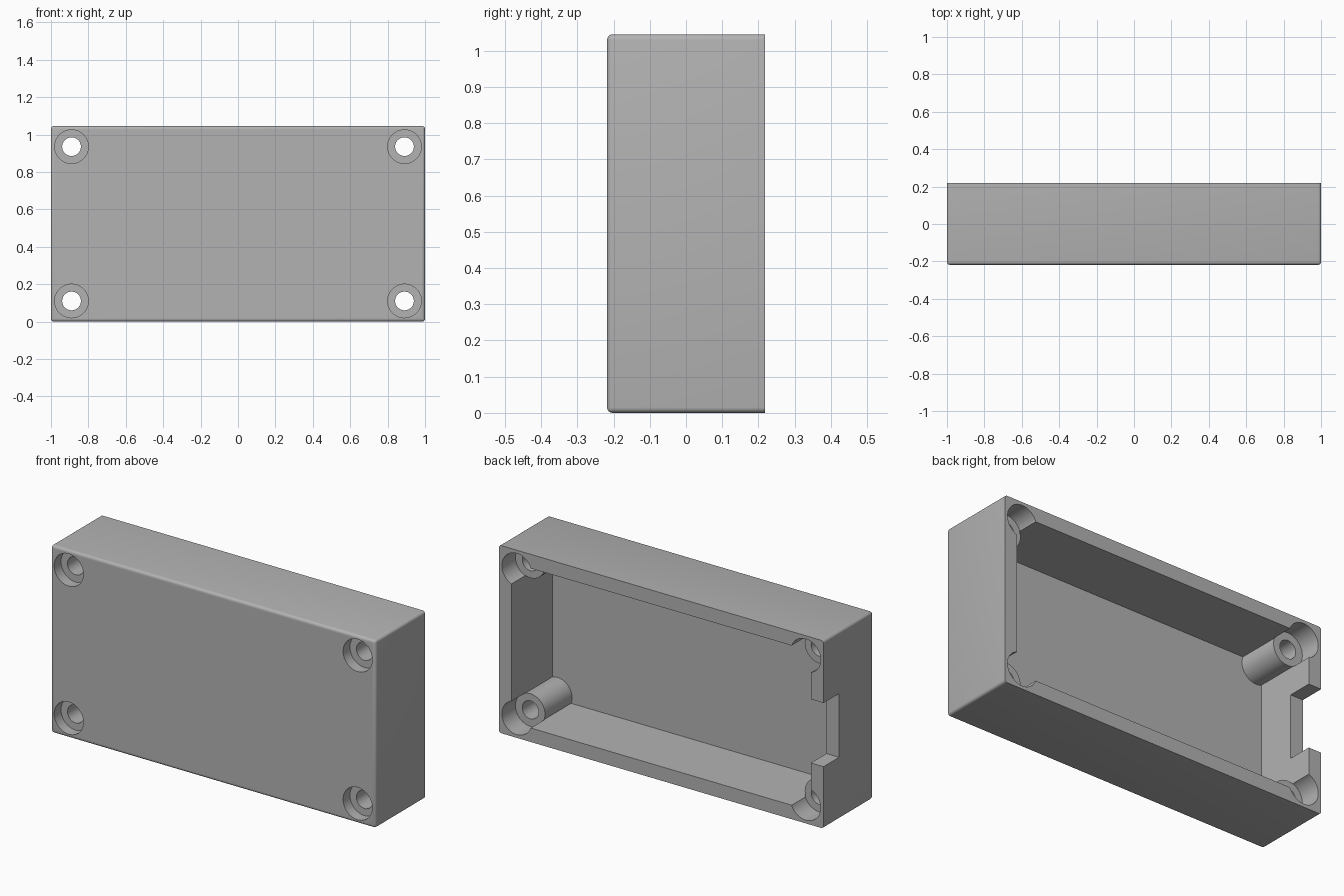
import bpy, bmesh, math
from mathutils import Matrix, Vector

if "Cube" in bpy.data.objects:
    bpy.data.objects.remove(bpy.data.objects["Cube"])

W, D, H = 2.0, 0.436, 1.045      # outer size
WALL = 0.078                     # wall and floor thickness
INSET = 0.11                     # screw centre to outer edge
FRONT, BACK = -D / 2, D / 2

grey = bpy.data.materials.new("plastic grey")
grey.use_nodes = True
colour = (0.45, 0.45, 0.45, 1)
grey.diffuse_color = colour
grey.node_tree.nodes["Principled BSDF"].inputs["Base Color"].default_value = colour


def to_object(name, bm):
    mesh = bpy.data.meshes.new(name)
    bm.to_mesh(mesh)
    bm.free()
    mesh.materials.append(grey)
    obj = bpy.data.objects.new(name, mesh)
    bpy.context.collection.objects.link(obj)
    return obj


def box(name, low, high, round_edges=0):
    bm = bmesh.new()
    low, high = Vector(low), Vector(high)
    bmesh.ops.create_cube(bm, size=1, matrix=Matrix.Translation((low + high) / 2)
                          @ Matrix.Diagonal((high - low).to_4d()))
    if round_edges:
        # every edge except those around the open back
        edges = [e for e in bm.edges if min(v.co.y for v in e.verts) < 0]
        bmesh.ops.bevel(bm, geom=edges, offset=round_edges, segments=4,
                        profile=0.5, affect='EDGES')
    return to_object(name, bm)


def rods(name, radius, y0, y1):
    """One cylinder along y at each of the four screw positions."""
    bm = bmesh.new()
    for x in (INSET - W / 2, W / 2 - INSET):
        for z in (INSET, H - INSET):
            bmesh.ops.create_cone(
                bm, cap_ends=True, segments=48, radius1=radius, radius2=radius, depth=y1 - y0,
                matrix=Matrix.Translation((x, (y0 + y1) / 2, z)) @ Matrix.Rotation(math.pi / 2, 4, 'X'))
    return to_object(name, bm)


# Outer shell
case = box("enclosure_case", (-W / 2, FRONT, 0), (W / 2, BACK, H), 0.015)

# Cavity, screw posts, pockets, holes and cable notch, in working order
steps = [
    ('DIFFERENCE', box("cavity", (WALL - W / 2, FRONT + WALL, WALL),
                       (W / 2 - WALL, BACK + 0.1, H - WALL))),
    ('UNION', rods("screw_posts", 0.09, FRONT + 0.07, BACK - 0.08)),
    ('DIFFERENCE', rods("rim_pockets", 0.092, BACK - 0.12, BACK + 0.1)),
    ('DIFFERENCE', rods("head_recesses", 0.09, FRONT - 0.1, FRONT + 0.06)),
    ('DIFFERENCE', rods("screw_holes", 0.05, FRONT - 0.2, BACK + 0.2)),
    ('DIFFERENCE', box("cable_notch", (-W / 2 - 0.1, BACK - 0.137, 0.345),
                       (-W / 2 + 0.2, BACK + 0.1, 0.70))),
]
bpy.context.view_layer.objects.active = case
for operation, tool in steps:
    mod = case.modifiers.new(tool.name, 'BOOLEAN')
    mod.operation = operation
    mod.solver = 'EXACT'
    mod.object = tool
    bpy.ops.object.modifier_apply(modifier=mod.name)
    bpy.data.objects.remove(tool)

# Smooth the round surfaces, keep corners crisp
bpy.ops.object.select_all(action='DESELECT')
case.select_set(True)
bpy.ops.object.shade_smooth_by_angle(angle=math.radians(30))
